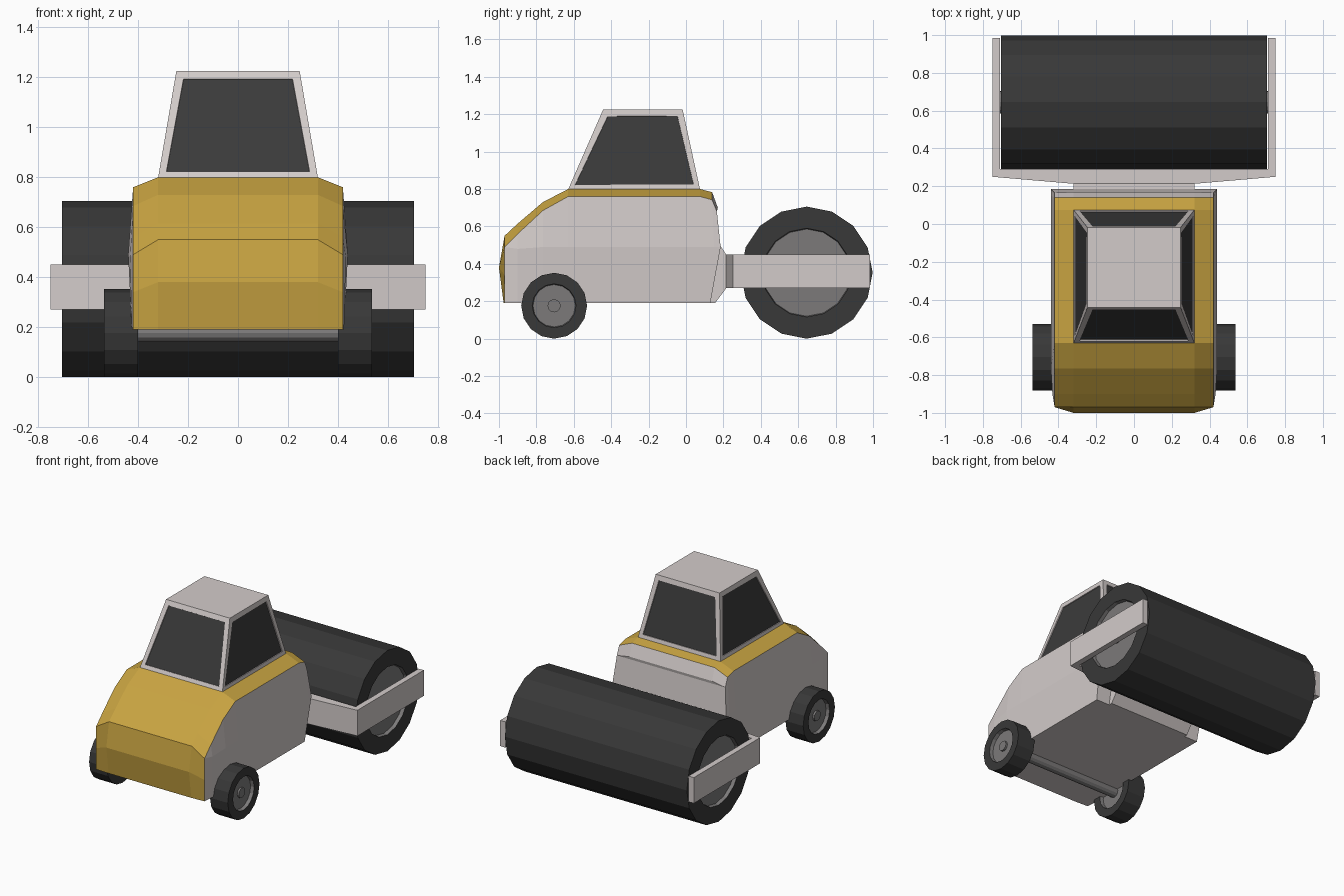
import bpy, bmesh, math
from mathutils import Matrix, Vector

if "Cube" in bpy.data.objects:
    bpy.data.objects.remove(bpy.data.objects["Cube"])


def material(name, col):
    m = bpy.data.materials.new(name)
    m.diffuse_color = (*col, 1)
    m.use_nodes = True
    m.node_tree.nodes["Principled BSDF"].inputs["Base Color"].default_value = m.diffuse_color
    return m


YELLOW = material("yellow paint", (0.58, 0.37, 0.053))
SILVER = material("light grey paint", (0.65, 0.60, 0.59))
DARK = material("black rubber", (0.040, 0.040, 0.040))
GREY = material("hub grey", (0.20, 0.193, 0.193))
GLASS = material("dark glass", (0.043, 0.043, 0.043))


def finish(bm, name, mats):
    bmesh.ops.recalc_face_normals(bm, faces=bm.faces)
    me = bpy.data.meshes.new(name)
    bm.to_mesh(me)
    bm.free()
    for m in mats:
        me.materials.append(m)
    ob = bpy.data.objects.new(name, me)
    bpy.context.collection.objects.link(ob)
    return ob


def prism(name, pts, axis, lo, hi, mat):
    """Extrude a 2D outline along x (outline is y,z) or z (outline is x,y)."""
    bm = bmesh.new()
    vs = [bm.verts.new((lo, a, b) if axis == 'x' else (a, b, lo)) for a, b in pts]
    f = bm.faces.new(vs)
    new = bmesh.ops.extrude_face_region(bm, geom=[f])['geom']
    d = Vector((hi - lo, 0, 0)) if axis == 'x' else Vector((0, 0, hi - lo))
    bmesh.ops.translate(bm, vec=d, verts=[v for v in new if isinstance(v, bmesh.types.BMVert)])
    return finish(bm, name, [mat])


def wheel(name, x0, x1, y, z, r, hub=0, recess=0.025, n=16, mats=(DARK, GREY)):
    """Cylinder along x with recessed hub discs in both ends."""
    bm = bmesh.new()
    bmesh.ops.create_cone(bm, cap_ends=True, segments=n, radius1=r, radius2=r, depth=x1 - x0)
    if hub:
        caps = [f for f in bm.faces if len(f.verts) == n]
        c = math.cos(math.pi / n)
        bmesh.ops.inset_individual(bm, faces=caps, thickness=(r - hub) * c)
        bmesh.ops.inset_individual(bm, faces=caps, thickness=0.004, depth=-recess)
        for f in bm.faces:
            if all(v.co.xy.length < hub + 0.004 for v in f.verts):
                f.material_index = 1
    bm.transform(Matrix.Translation(((x0 + x1) / 2, y, z)) @ Matrix.Rotation(math.pi / 2, 4, 'Y'))
    return finish(bm, name, mats)


# Body: stations from front foot over the hood to the rear
# (top y, top z, shoulder y, shoulder z, ridge x, ridge y, ridge z, foot x, foot y)
stations = [
    (-0.975, 0.19, -0.97, 0.19, 0.42, -0.97, 0.19, 0.42, -0.97),
    (-1.000, 0.38, -0.97, 0.34, 0.42, -0.97, 0.34, 0.42, -0.97),
    (-0.970, 0.55, -0.97, 0.49, 0.42, -0.97, 0.49, 0.42, -0.97),
    (-0.900, 0.615, -0.90, 0.56, 0.432, -0.90, 0.48, 0.425, -0.90),
    (-0.765, 0.73, -0.765, 0.685, 0.44, -0.765, 0.49, 0.425, -0.765),
    (-0.630, 0.80, -0.63, 0.76, 0.44, -0.63, 0.49, 0.425, -0.63),
    (0.075, 0.80, 0.075, 0.76, 0.44, 0.075, 0.49, 0.425, 0.075),
    (0.140, 0.783, 0.14, 0.742, 0.44, 0.15, 0.49, 0.425, 0.11),
    (0.170, 0.70, 0.165, 0.68, 0.44, 0.185, 0.49, 0.425, 0.13),
]
bm = bmesh.new()
rings = []
for ty, tz, sy, sz, mx, my, mz, bx, by in stations:
    half = [(0.32, ty, tz), (0.42, sy, sz), (mx, my, mz), (bx, by, 0.19)]
    pts = half + [(-x, y, z) for x, y, z in reversed(half)]
    rings.append([bm.verts.new(p) for p in pts])
for i, (a, b) in enumerate(zip(rings, rings[1:])):
    for j in range(8):
        k = (j + 1) % 8
        f = bm.faces.new((a[j], a[k], b[k], b[j]))
        f.material_index = 0 if j in (0, 6, 7) and i < 7 else 1
bm.faces.new(rings[0]).material_index = 1
for j in range(3):
    r = rings[-1]
    bm.faces.new((r[j], r[j + 1], r[6 - j], r[7 - j])).material_index = 1
bmesh.ops.remove_doubles(bm, verts=bm.verts, dist=0.0005)
bmesh.ops.dissolve_degenerate(bm, edges=bm.edges, dist=0.0005)
finish(bm, "body", [YELLOW, SILVER])

# Cab: tapered box with inset windows on its four sides
bm = bmesh.new()
lo = [bm.verts.new((x, y, 0.798)) for x, y in ((-.32, -.63), (.32, -.63), (.32, .075), (-.32, .075))]
hi = [bm.verts.new((x, y, 1.225)) for x, y in ((-.247, -.443), (.247, -.443), (.247, -.018), (-.247, -.018))]
bm.faces.new(lo)
bm.faces.new(hi)
sides = [bm.faces.new((lo[i], lo[(i + 1) % 4], hi[(i + 1) % 4], hi[i])) for i in range(4)]
bmesh.ops.recalc_face_normals(bm, faces=bm.faces)
bmesh.ops.inset_individual(bm, faces=sides, thickness=0.044)
bmesh.ops.inset_individual(bm, faces=sides, thickness=0.001, depth=-0.006)
for f in sides:
    f.material_index = 1
finish(bm, "cab", [SILVER, GLASS])

# Neck joining body and drum frame
prism("neck", [(.10, .19), (.155, .19), (.215, .27), (.215, .45), (.185, .495), (.10, .495)],
      'x', -0.32, 0.32, SILVER)

# U-shaped drum frame
half = [(0.32, 0.213), (0.75, 0.25), (0.75, 0.985), (0.71, 0.985), (0.71, 0.29)]
prism("drum_frame", half + [(-x, y) for x, y in reversed(half)], 'z', 0.27, 0.45, SILVER)

# Drum, wheels and axles
wheel("drum", -0.705, 0.705, 0.645, 0.353, 0.353, hub=0.235)
wheel("drum_axle", -0.72, 0.72, 0.645, 0.353, 0.06, mats=(GREY,))
for s, side in ((1, "right"), (-1, "left")):
    x0, x1 = sorted((s * 0.40, s * 0.537))
    wheel(side + "_wheel", x0, x1, -0.705, 0.176, 0.176, hub=0.116)
wheel("wheel_axle", -0.525, 0.525, -0.705, 0.176, 0.035, n=12, mats=(GREY,))
